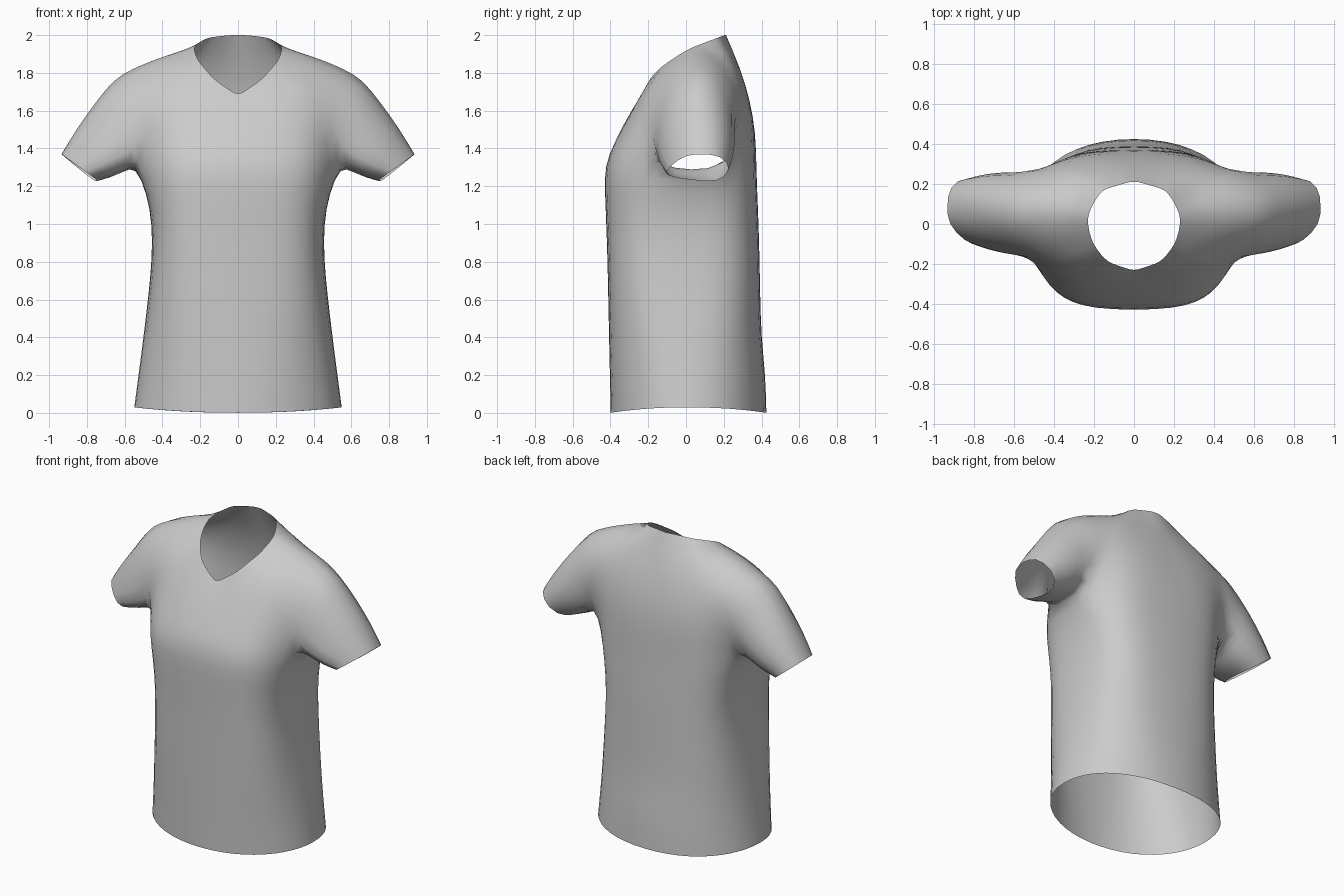
import bpy, bmesh
from math import sin, cos, pi
from mathutils import Vector as V

bm = bmesh.new()


def add(points):
    return [bm.verts.new(p) for p in points]


def skin(a, b, closed=False):
    n = len(a)
    for i in range(n if closed else n - 1):
        j = (i + 1) % n
        bm.faces.new((a[i], a[j], b[j], b[i]))


def half_ring(z, half_width, front, back, front_power, back_power, lift=0):
    # half a rounded cross-section, from front centre to back centre
    pts = []
    for j in range(13):
        t = pi * j / 12
        s, c = max(sin(t), 0), cos(t)
        depth, power = (front, front_power) if c > 0 else (back, back_power)
        y = abs(c) ** (2 / power) * depth * (-1 if c > 0 else 1)
        x = 0 if j in (0, 12) else half_width * s ** (2 / power)
        pts.append(V((x, y, z + lift * s * s)))
    return pts


# Torso: z, half width, front depth, back depth, front and back squareness, side lift
torso = [
    (0.00, 0.555, 0.403, 0.430, 2.1, 2.2, 0.03),
    (0.20, 0.530, 0.407, 0.425, 2.25, 2.25, 0.015),
    (0.40, 0.505, 0.411, 0.402, 2.5, 2.5, 0),
    (0.62, 0.478, 0.415, 0.396, 2.85, 2.75, 0),
    (0.82, 0.458, 0.419, 0.392, 3.1, 2.95, 0),
    (1.00, 0.458, 0.425, 0.387, 3.15, 3.1, 0),
    (1.16, 0.485, 0.432, 0.380, 3.05, 3.1, 0),
]
rings = [add(half_ring(*r)) for r in torso]
chest = half_ring(1.31, 0.505, 0.435, 0.375, 3.0, 3.1)
chest[5], chest[6], chest[7] = V((.53, -.16, 1.33)), V((.55, .03, 1.30)), V((.53, .21, 1.33))
rings.append(add(chest))
for a, b in zip(rings, rings[1:]):
    skin(a, b)
top = rings[-1]

# Armhole seam over the shoulder, front to back
seam = add([(.58, -.165, 1.45), (.635, -.115, 1.65), (.665, .05, 1.815),
            (.645, .215, 1.70), (.59, .28, 1.48)])

# Yoke: from chest and armhole seam up to the neckline
base = top[:6] + seam + top[7:]
middle = [(0, -.33, 1.53), (.10, -.325, 1.53), (.20, -.315, 1.54), (.29, -.29, 1.56),
          (.36, -.255, 1.59), (.41, -.215, 1.64), (.44, -.165, 1.70), (.46, -.08, 1.80),
          (.45, .06, 1.89), (.46, .18, 1.835), (.46, .25, 1.75), (.43, .285, 1.69),
          (.37, .31, 1.66), (.30, .325, 1.65), (.20, .338, 1.65), (.10, .342, 1.65),
          (0, .34, 1.65)]
neck = [(0, -.235, 1.68), (.045, -.22, 1.71), (.09, -.205, 1.74), (.13, -.19, 1.77),
        (.165, -.155, 1.81), (.19, -.12, 1.84), (.208, -.09, 1.86), (.225, -.04, 1.895),
        (.235, .03, 1.935), (.217, .075, 1.95), (.20, .11, 1.965), (.18, .14, 1.975),
        (.16, .165, 1.985), (.13, .18, 1.99), (.09, .19, 1.995), (.045, .205, 2.0),
        (0, .215, 2.0)]
prev = base
for t in (0.25, 0.5, 0.75, 1.0):
    row = []
    for b, m, n in zip(base, middle, neck):
        row.append(b.co * (2 * (t - .5) * (t - 1)) + V(m) * (4 * t * (1 - t)) + V(n) * (2 * t * (t - .5)))
    row = add(row)
    skin(prev, row)
    prev = row

# Sleeve: tube from the armhole to the cuff
armhole = top[5:8] + seam[::-1]
cuff = [(.77, -.12, 1.25), (.745, .03, 1.235), (.745, .17, 1.215), (.84, .25, 1.29),
        (.93, .185, 1.365), (.935, .09, 1.37), (.935, .0, 1.37), (.845, -.09, 1.305)]
prev = armhole
centre = V((.72, .05, 1.42))
for t in (0.33, 0.67, 1.0):
    bulge = 0.06 * t * (1 - t)
    row = []
    for a, c in zip(armhole, cuff):
        p = a.co.lerp(V(c), t)
        row.append(p + (p - centre).normalized() * bulge)
    row = add(row)
    skin(prev, row, True)
    prev = row

bmesh.ops.recalc_face_normals(bm, faces=bm.faces)
for f in bm.faces:
    f.smooth = True
mesh = bpy.data.meshes.new("shirt")
bm.to_mesh(mesh)
bm.free()
shirt = bpy.data.objects.new("shirt", mesh)
bpy.context.collection.objects.link(shirt)

# Mirror the half and smooth the cloth
mirror = shirt.modifiers.new("mirror", 'MIRROR')
mirror.use_axis[0] = True
mirror.use_clip = True
mirror.merge_threshold = 0.001
smooth = shirt.modifiers.new("smooth", 'SUBSURF')
smooth.levels = smooth.render_levels = 1
